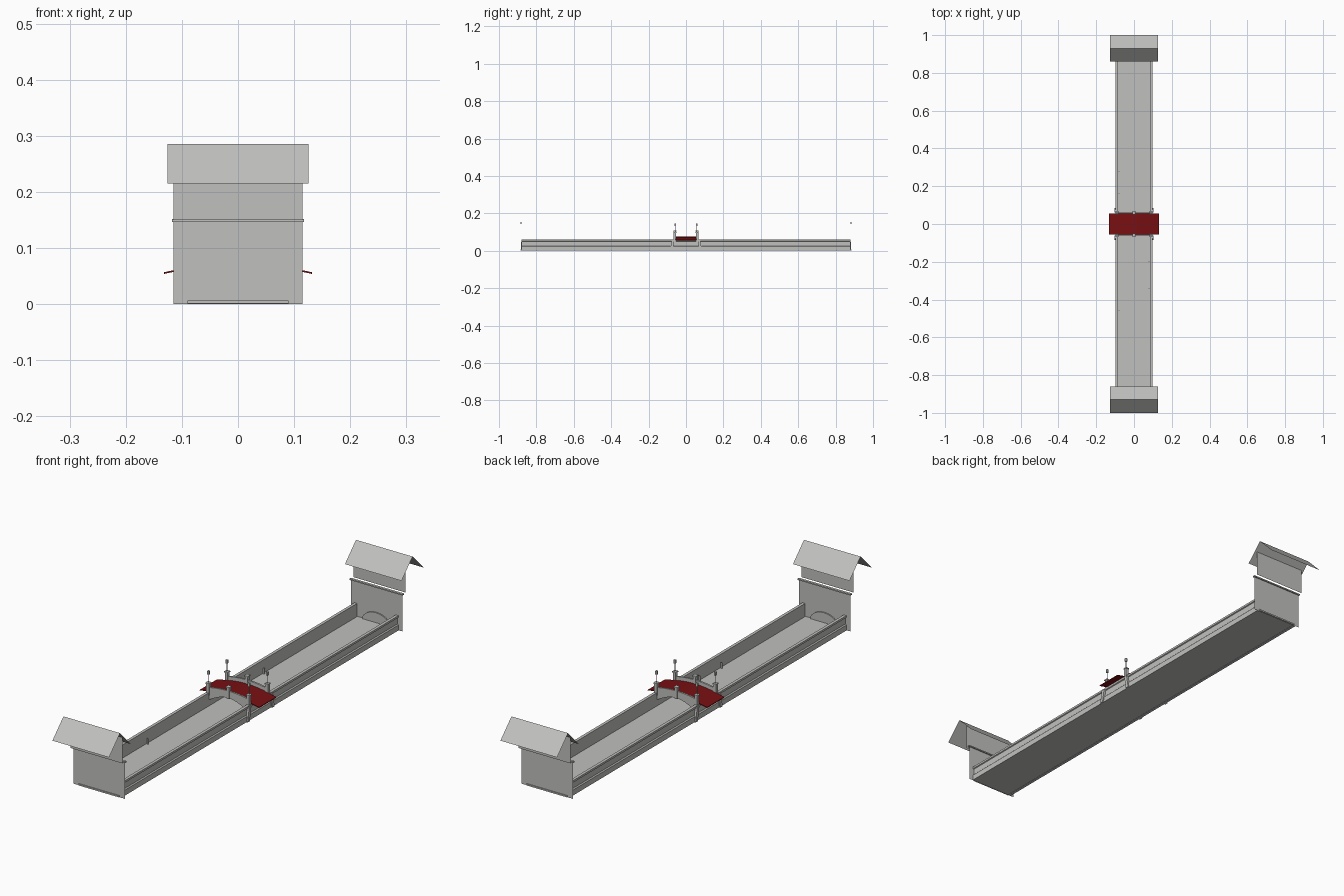
import bpy, math

if "Cube" in bpy.data.objects:
    bpy.data.objects.remove(bpy.data.objects["Cube"])


def material(name, rgb):
    m = bpy.data.materials.new(name)
    m.diffuse_color = (*rgb, 1)
    m.use_nodes = True
    m.node_tree.nodes["Principled BSDF"].inputs["Base Color"].default_value = m.diffuse_color
    return m


STONE = material("grey_stone", (0.53, 0.53, 0.52))
RED = material("dark_red", (0.19, 0.005, 0.006))


def mesh(name, verts, faces, mat=STONE):
    me = bpy.data.meshes.new(name)
    me.from_pydata(verts, [], faces)
    me.materials.append(mat)
    ob = bpy.data.objects.new(name, me)
    bpy.context.collection.objects.link(ob)
    return ob


def box(name, x0, x1, y0, y1, z0, z1, mat=STONE):
    x0, x1 = sorted((x0, x1))
    y0, y1 = sorted((y0, y1))
    v = [(x, y, z) for x in (x0, x1) for y in (y0, y1) for z in (z0, z1)]
    f = [(0, 1, 3, 2), (4, 6, 7, 5), (0, 4, 5, 1), (2, 3, 7, 6), (0, 2, 6, 4), (1, 5, 7, 3)]
    return mesh(name, v, f, mat)


def prism_y(name, outline, y0, y1, mat=STONE):
    """Extrude an x-z outline (anticlockwise seen from the front) along y."""
    n = len(outline)
    v = [(x, y, z) for y in (y0, y1) for x, z in outline]
    f = [tuple(range(n)), tuple(range(2 * n - 1, n - 1, -1))]
    f += [(i, i + n, (i + 1) % n + n, (i + 1) % n) for i in range(n)]
    return mesh(name, v, f, mat)


def arch_band(name, half, low, high, y0, y1, mat, steps=16):
    """Curved strip between two height functions of x."""
    xs = [half * (2 * i / steps - 1) for i in range(steps + 1)]
    outline = [(x, low(x)) for x in xs] + [(x, high(x)) for x in reversed(xs)]
    return prism_y(name, outline, y0, y1, mat)


def deck_z(x):
    return 0.057 + 0.018 * max(0, math.cos(math.pi / 2 * x / 0.132))


# Long channel: floor slab and two moulded side walls
box("channel_floor", -0.09, 0.09, -0.886, 0.886, 0.001, 0.007)
for s in (-1, 1):
    profile = [(0.086, 0), (0.098, 0), (0.098, 0.022), (0.094, 0.026), (0.094, 0.05),
               (0.098, 0.052), (0.098, 0.06), (0.086, 0.06)]
    if s < 0:
        profile = [(-x, z) for x, z in reversed(profile)]
    prism_y("channel_side", profile, -0.88, 0.88)

# End gates: thin wall, cornice bar, set-back upper panel and gabled roof sheets
for s in (-1, 1):
    y = s * 0.882
    mesh("end_wall", [(-0.115, y, 0), (0.115, y, 0), (0.115, y, 0.15), (-0.115, y, 0.15)],
         [(0, 1, 2, 3)])
    box("end_cornice", -0.118, 0.118, y - 0.005, y + 0.005, 0.147, 0.152)
    y = s * 0.9
    mesh("upper_panel", [(-0.115, y, 0.15), (0.115, y, 0.15), (0.115, y, 0.254), (-0.115, y, 0.254)],
         [(0, 1, 2, 3)])
    roof = [(x, s * 0.93 + d, z) for d, z in ((-0.07, 0.215), (0, 0.286), (0.07, 0.215))
            for x in (-0.126, 0.126)]
    mesh("gable_roof", roof, [(0, 1, 3, 2), (2, 3, 5, 4)])
    # Shallow arch relief inside the end wall
    arc = [(0.06 * math.cos(math.pi * i / 12), 0.007 + 0.04 * math.sin(math.pi * i / 12))
           for i in range(13)]
    prism_y("end_arch_relief", arc, min(s * 0.876, s * 0.881), max(s * 0.876, s * 0.881))

# Red arched bridge deck
arch_band("bridge_deck", 0.132, lambda x: deck_z(x) - 0.003, deck_z, -0.055, 0.055, RED)

for s in (-1, 1):
    # Stone side arch with parapet
    arch_band("bridge_parapet", 0.09,
              lambda x: 0.03 + 0.032 * math.cos(math.pi / 2 * x / 0.09),
              lambda x: deck_z(x) + 0.015, min(s * 0.055, s * 0.062), max(s * 0.055, s * 0.062), STONE)
    # Parapet posts
    for x in (-0.09, 0, 0.09):
        top = 0.108 if x == 0 else 0.1
        base = 0.06 if x == 0 else 0.05
        box("parapet_post", x - 0.006, x + 0.006, s * 0.053, s * 0.066, base, top)
        box("post_cap", x - 0.008, x + 0.008, s * 0.051, s * 0.068, top - 0.004, top)
    for t in (-1, 1):
        # Lamp pole and head
        x, y = t * 0.09, s * 0.058
        box("lamp_pole", x - 0.001, x + 0.001, y - 0.001, y + 0.001, 0.1, 0.135)
        box("lamp_head", x - 0.004, x + 0.004, y - 0.004, y + 0.004, 0.132, 0.146)
        # Sloped buttress on the channel side
        v = [(t * x, s * y, z) for x in (0.09, 0.103)
             for y, z in ((0.072, 0), (0.086, 0), (0.076, 0.056), (0.062, 0.056))]
        mesh("bridge_buttress", v, [(0, 1, 2, 3), (7, 6, 5, 4), (0, 4, 5, 1), (1, 5, 6, 2),
                                    (2, 6, 7, 3), (3, 7, 4, 0)])

# Small upright markers in the channel
for x, y in ((-0.08, -0.46), (-0.08, 0.16), (-0.08, 0.28), (0.08, -0.34), (0.08, -0.2)):
    box("channel_marker", x - 0.003, x + 0.003, y - 0.001, y + 0.001, 0.005, 0.03)

# Make all face directions consistent
import bmesh
for ob in bpy.context.collection.objects:
    bm = bmesh.new()
    bm.from_mesh(ob.data)
    bmesh.ops.recalc_face_normals(bm, faces=bm.faces)
    bm.to_mesh(ob.data)
    bm.free()
